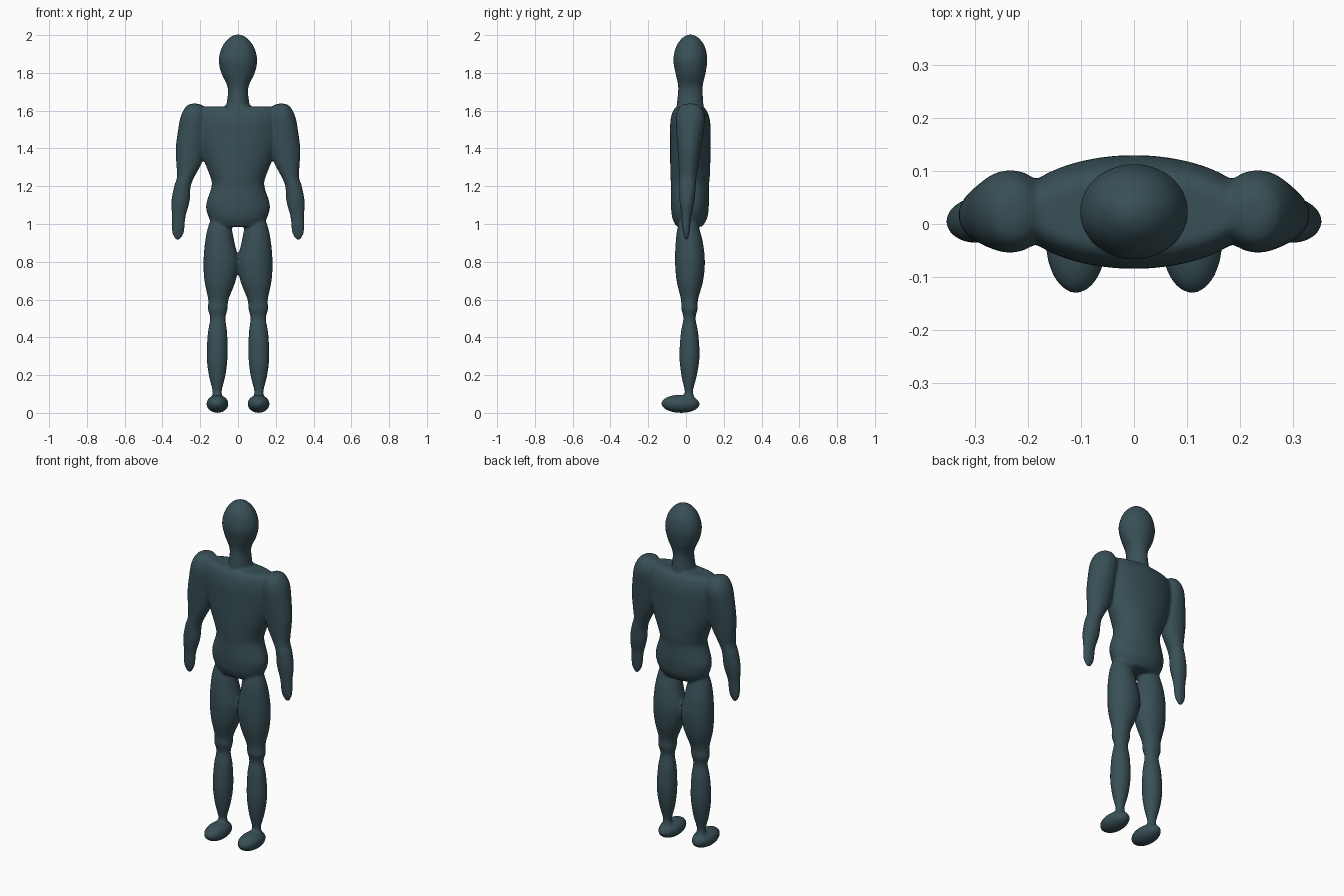
import bpy, bmesh, math
from mathutils import Matrix

N = 40
bm = bmesh.new()


def spline(rows, steps=6):
    """Catmull-Rom through the section rows."""
    out = []
    for i in range(len(rows) - 1):
        p0, p1, p2 = rows[max(i - 1, 0)], rows[i], rows[i + 1]
        p3 = rows[min(i + 2, len(rows) - 1)]
        for k in range(steps):
            t = k / steps
            out.append([0.5 * (2 * b + (c - a) * t + (2 * a - 5 * b + 4 * c - d) * t * t
                               + (3 * b - a - 3 * c + d) * t ** 3)
                        for a, b, c, d in zip(p0, p1, p2, p3)])
    return out + [list(rows[-1])]


def loft(rows, mirror=False):
    """Rows are (z, left, right, front, back) of elliptical sections, top to bottom."""
    for s in ((1, -1) if mirror else (1,)):
        rings = []
        for z, x0, x1, y0, y1 in spline(rows):
            cx, rx, cy, ry = (x0 + x1) / 2, (x1 - x0) / 2, (y0 + y1) / 2, (y1 - y0) / 2
            rings.append([bm.verts.new((s * (cx + rx * math.cos(a)), cy + ry * math.sin(a), z))
                          for a in (2 * math.pi * i / N for i in range(N))])
        for a, b in zip(rings, rings[1:]):
            for i in range(N):
                j = (i + 1) % N
                bm.faces.new((a[i], a[j], b[j], b[i]))
        bm.faces.new(rings[0])
        bm.faces.new(rings[-1])


# neck and egg-shaped head
loft([(2.003, -.012, .012, .012, .036), (1.985, -.047, .047, -.02, .067),
      (1.94, -.083, .083, -.052, .1), (1.87, -.102, .102, -.067, .113),
      (1.80, -.089, .089, -.056, .104), (1.74, -.06, .06, -.043, .09),
      (1.70, -.053, .053, -.042, .088), (1.64, -.06, .06, -.048, .092),
      (1.58, -.07, .07, -.05, .094)])

# torso
loft([(1.622, -.19, .19, -.045, .085), (1.6, -.215, .215, -.068, .11),
      (1.54, -.225, .225, -.083, .128), (1.44, -.212, .212, -.084, .129),
      (1.34, -.182, .182, -.084, .129), (1.25, -.147, .147, -.082, .126),
      (1.2, -.14, .14, -.08, .121), (1.1, -.169, .169, -.08, .121),
      (1.03, -.153, .153, -.072, .112), (.985, -.12, .12, -.05, .085)])

# arms with hands
loft([(1.637, .21, .25, .0, .05), (1.62, .18, .277, -.035, .08),
      (1.57, .16, .303, -.053, .101), (1.5, .16, .317, -.052, .095),
      (1.4, .17, .33, -.045, .08), (1.32, .193, .327, -.04, .068),
      (1.25, .23, .323, -.035, .056), (1.2, .25, .338, -.036, .052),
      (1.12, .256, .353, -.034, .045), (1.04, .277, .35, -.024, .028),
      (.99, .281, .352, -.02, .023), (.95, .288, .348, -.014, .018),
      (.915, .308, .33, -.005, .009)], True)

# legs
loft([(1.06, .06, .13, -.02, .05), (.98, .034, .16, -.045, .07),
      (.9, .018, .175, -.055, .09), (.8, -.004, .183, -.058, .1),
      (.7, .012, .178, -.05, .091), (.6, .05, .158, -.027, .064),
      (.55, .055, .16, -.025, .062), (.5, .066, .148, -.014, .051),
      (.42, .057, .16, -.028, .065), (.3, .055, .166, -.035, .072),
      (.2, .066, .155, -.025, .058), (.12, .085, .136, -.008, .038),
      (.09, .083, .137, -.01, .042), (.05, .08, .14, -.02, .045)], True)

# feet
for s in (1, -1):
    bmesh.ops.create_uvsphere(bm, u_segments=N, v_segments=20, radius=1,
                              matrix=Matrix.Translation((s * .109, -.029, .048))
                              @ Matrix.Rotation(math.radians(-1), 4, 'X')
                              @ Matrix.Diagonal((.058, .102, .048, 1)))

bmesh.ops.recalc_face_normals(bm, faces=bm.faces[:])
mesh = bpy.data.meshes.new("figure_body")
bm.to_mesh(mesh)
bm.free()
body = bpy.data.objects.new("figure_body", mesh)
bpy.context.collection.objects.link(body)

# fuse all parts into one soft skin
remesh = body.modifiers.new("fuse", 'REMESH')
remesh.mode = 'VOXEL'
remesh.voxel_size = .008
remesh.use_smooth_shade = True
smooth = body.modifiers.new("soften", 'SMOOTH')
smooth.factor = .5
smooth.iterations = 5

mat = bpy.data.materials.new("dark_teal")
mat.diffuse_color = (.04, .08, .095, 1)
mesh.materials.append(mat)
bpy.context.view_layer.objects.active = body
body.select_set(True)
for name in ("fuse", "soften"):
    bpy.ops.object.modifier_apply(modifier=name)
